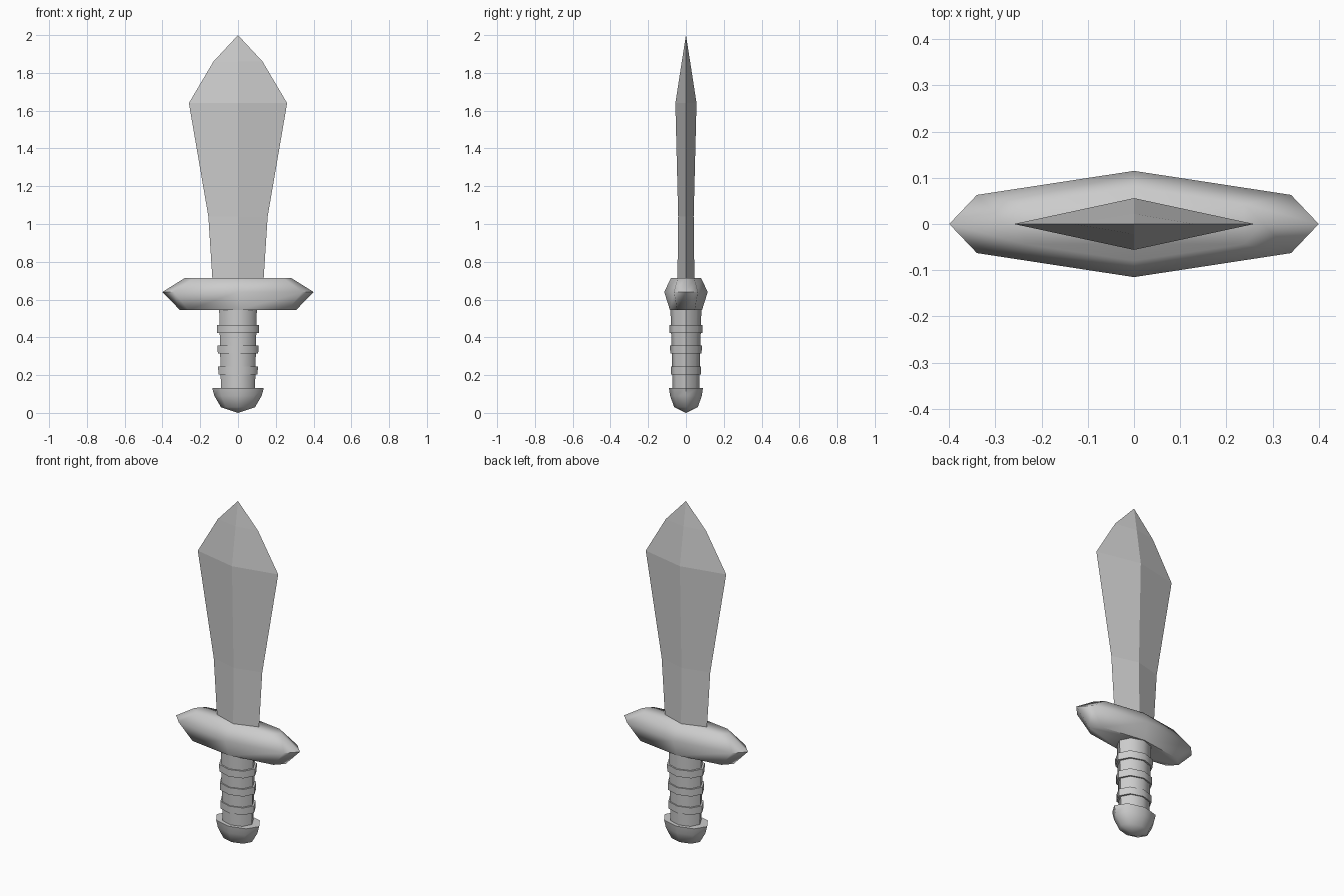
import bpy, bmesh, math

cube = bpy.data.objects.get("Cube")
if cube:
    bpy.data.objects.remove(cube, do_unlink=True)

steel = bpy.data.materials.new("grey")
steel.use_nodes = True
GREY = (0.6, 0.6, 0.6, 1)
steel.diffuse_color = GREY
steel.node_tree.nodes["Principled BSDF"].inputs["Base Color"].default_value = GREY


def loft(name, outline, levels, smooth=None):
    """Stack scaled copies of an outline; each level is (z, x scale, y scale)."""
    bm = bmesh.new()
    rings = [[bm.verts.new((x * sx, y * sy, z)) for x, y in outline]
             for z, sx, sy in levels]
    n = len(outline)
    for low, high in zip(rings, rings[1:]):
        for i in range(n):
            j = (i + 1) % n
            bm.faces.new((low[i], low[j], high[j], high[i]))
    bm.faces.new(rings[0][::-1])
    bm.faces.new(rings[-1])
    bmesh.ops.remove_doubles(bm, verts=bm.verts, dist=0.0005)
    bmesh.ops.recalc_face_normals(bm, faces=bm.faces)
    mesh = bpy.data.meshes.new(name)
    bm.to_mesh(mesh)
    bm.free()
    mesh.materials.append(steel)
    obj = bpy.data.objects.new(name, mesh)
    bpy.context.collection.objects.link(obj)
    if smooth:
        bpy.ops.object.select_all(action='DESELECT')
        obj.select_set(True)
        bpy.context.view_layer.objects.active = obj
        bpy.ops.object.shade_smooth_by_angle(angle=math.radians(smooth))
    return obj


def ngon(sides):
    return [(math.cos(math.tau * i / sides), math.sin(math.tau * i / sides))
            for i in range(sides)]


# Blade: diamond section, flaring and then narrowing to the tip
loft("blade", ngon(4), [
    (0.70, 0.135, 0.045), (1.04, 0.157, 0.041), (1.64, 0.26, 0.056),
    (1.86, 0.13, 0.022), (2.0, 0, 0)])

# Guard: long six-pointed outline, widest at the middle
guard_outline = [(0.4, 0), (0.34, 0.063), (0, 0.115),
                 (-0.34, 0.063), (-0.4, 0), (-0.34, -0.063),
                 (0, -0.115), (0.34, -0.063)]
loft("guard", guard_outline, [
    (0.545, 0.77, 0.74), (0.64, 1, 1), (0.715, 0.70, 0.69)], smooth=70)

# Grip with three raised bands
loft("grip", ngon(8), [(0.12, 0.09, 0.07), (0.56, 0.10, 0.082)], smooth=50)
for i, z in enumerate((0.225, 0.335, 0.443)):
    rx, ry = 0.104 + 0.003 * i, 0.079 + 0.004 * i
    loft(f"grip_band_{i + 1}", ngon(8),
         [(z - 0.021, rx, ry), (z + 0.021, rx + 0.001, ry + 0.001)], smooth=50)

# Pommel: rounded cup with a flat rim
loft("pommel", ngon(8), [
    (0, 0, 0), (0.03, 0.09, 0.062), (0.09, 0.125, 0.084),
    (0.133, 0.137, 0.09)], smooth=60)
